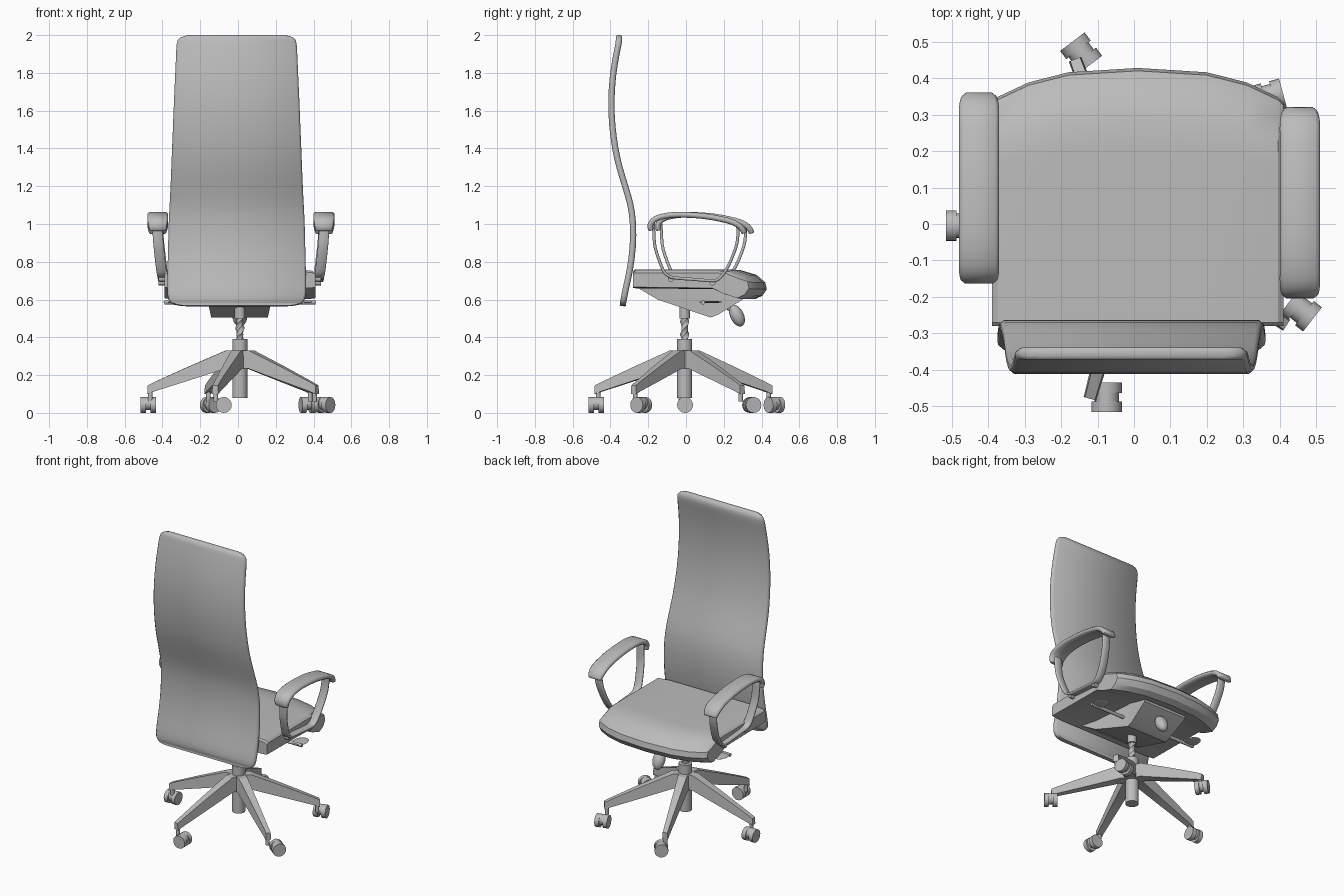
import bpy, bmesh, math
from mathutils import Vector, Matrix

if "Cube" in bpy.data.objects:
    bpy.data.objects.remove(bpy.data.objects["Cube"])

grey = bpy.data.materials.new("plain grey")
grey.use_nodes = True
grey.diffuse_color = (0.5, 0.5, 0.5, 1)
grey.node_tree.nodes["Principled BSDF"].inputs["Base Color"].default_value = (0.5, 0.5, 0.5, 1)


def finish(name, bm, angle=35):
    bmesh.ops.recalc_face_normals(bm, faces=bm.faces)
    mesh = bpy.data.meshes.new(name)
    bm.to_mesh(mesh)
    bm.free()
    mesh.materials.append(grey)
    obj = bpy.data.objects.new(name, mesh)
    bpy.context.collection.objects.link(obj)
    bpy.ops.object.select_all(action="DESELECT")
    obj.select_set(True)
    bpy.context.view_layer.objects.active = obj
    bpy.ops.object.shade_smooth_by_angle(angle=math.radians(angle))
    return obj


def loft(name, rings, angle=35):
    """Skin a row of matching closed rings and cap both ends."""
    bm = bmesh.new()
    rows = [[bm.verts.new(p) for p in ring] for ring in rings]
    n = len(rows[0])
    for a, b in zip(rows, rows[1:]):
        for i in range(n):
            j = (i + 1) % n
            bm.faces.new((a[i], a[j], b[j], b[i]))
    bm.faces.new(rows[0])
    bm.faces.new(rows[-1])
    return finish(name, bm, angle)


def smooth_path(points, steps):
    """Catmull-Rom interpolation of points of any dimension."""
    p = [points[0]] + list(points) + [points[-1]]
    out = []
    for a, b, c, d in zip(p, p[1:], p[2:], p[3:]):
        for s in range(steps):
            t = s / steps
            out.append([0.5 * (2 * k + (m - j) * t + (2 * j - 5 * k + 4 * m - n) * t ** 2
                               + (3 * k - j - 3 * m + n) * t ** 3)
                        for j, k, m, n in zip(a, b, c, d)])
    return out + [list(points[-1])]


def ribbon(name, points, thick, steps=3):
    """Sweep a rounded strip along (y, z, x centre, half width) points."""
    path = smooth_path(points, steps)
    rings = []
    h = thick / 2
    for i, (y, z, x, w) in enumerate(path):
        a, b = path[max(i - 1, 0)], path[min(i + 1, len(path) - 1)]
        t = Vector((0, b[0] - a[0], b[1] - a[1])).normalized()
        nrm = Vector((0, -t.z, t.y))
        end = 0.6 if i in (0, len(path) - 1) else 1
        shape = [(-w, -.4), (-w + h * .7, -1), (w - h * .7, -1), (w, -.4),
                 (w, .4), (w - h * .7, 1), (-w + h * .7, 1), (-w, .4)]
        rings.append([Vector((x + u, y, z)) + nrm * (v * h * end) for u, v in shape])
    return loft(name, rings, 50)


def cylinder(name, start, end, radius, sides=20):
    a, b = Vector(start), Vector(end)
    turn = (b - a).to_track_quat("Z", "Y").to_matrix().to_4x4()
    bm = bmesh.new()
    bmesh.ops.create_cone(bm, cap_ends=True, segments=sides, radius1=radius, radius2=radius,
                          depth=(b - a).length, matrix=Matrix.Translation((a + b) / 2) @ turn)
    return finish(name, bm)


def ellipsoid(name, centre, size, tilt=0):
    bm = bmesh.new()
    bmesh.ops.create_uvsphere(bm, u_segments=20, v_segments=12, radius=1,
                              matrix=Matrix.Translation(centre) @ Matrix.Rotation(tilt, 4, "X")
                              @ Matrix.Diagonal((*size, 1)))
    return finish(name, bm, 60)


# Backrest: tall S-curved panel, narrowing upwards
back = [(-.335, .565, .27), (-.334, .573, .33), (-.33, .6, .36), (-.318, .66, .367),
        (-.297, .76, .366), (-.282, .88, .363), (-.281, 1, .36), (-.294, 1.1, .355),
        (-.322, 1.2, .35), (-.352, 1.3, .346), (-.374, 1.4, .342), (-.39, 1.52, .337),
        (-.395, 1.65, .332), (-.387, 1.78, .326), (-.37, 1.89, .321), (-.357, 1.955, .317),
        (-.355, 1.985, .302), (-.355, 2, .26)]
ribbon("backrest", [(y, z, -.007, w) for y, z, w in back], .033, 2)

# Seat cushion: side profile swept across, bowed at the front
profile = [(-.28, .66), (-.28, .75), (-.27, .76), (.2, .76), (.285, .757), (.375, .73), (.42, .69),
           (.428, .655), (.405, .62), (.365, .602), (.26, .625), (.16, .655)]
stations = [(-.4, .095, .02), (-.385, .08, .008), (-.3, .04, 0), (-.19, .012, 0), (0, 0, 0),
            (.19, .012, 0), (.3, .04, 0), (.385, .08, .008), (.4, .095, .02)]
rings = []
for x, cut, inset in stations:
    ring = []
    for y, z in profile:
        pull = cut * max(0, min(1, (y - .1) / .25))
        drop = inset if z > .7 else -inset * .3
        ring.append((.01 + x, y - pull, z - drop))
    rings.append(ring)
loft("seat_cushion", rings, 30)

# Tilt mechanism: wedge-shaped housing below the seat
wedge = [(-.26, .665, .665, .2), (-.15, .6, .665, .17), (.13, .505, .66, .15),
         (.17, .52, .66, .15), (.3, .6, .66, .16)]
loft("mechanism_housing", [[(.008 - w, y, lo), (.008 + w, y, lo), (.008 + w, y, hi), (.008 - w, y, hi)]
                           for y, lo, hi, w in wedge], 20)

# Tension knob and side levers
cylinder("knob_stem", (.01, .2, .58), (.01, .26, .53), .015)
ellipsoid("tension_knob", (.01, .27, .515), (.04, .036, .062), .45)
cylinder("lever_rod", (-.39, .09, .585), (.41, .09, .585), .011, 12)
for side, label in ((-1, "right"), (1, "left")):
    ellipsoid(label + "_lever_paddle", (.01 + side * .36, .13, .587), (.045, .06, .006))

# Armrests: curved pad carried by a thin hoop
pad = [(-.185, .965, .044), (-.188, .995, .05), (-.165, 1.025, .055), (-.11, 1.043, .055),
       (-.03, 1.049, .055), (.1, 1.041, .055), (.22, 1.018, .055), (.275, .995, .055),
       (.3, .97, .05), (.308, .95, .044)]
hoop = [(-.172, 1.01, 1), (-.17, .95, 1), (-.162, .87, .8), (-.125, .765, .4), (-.1, .73, .2),
        (-.06, .715, 0), (.04, .707, 0), (.14, .7, 0), (.18, .715, .1), (.225, .78, .3),
        (.265, .88, .7), (.275, .95, .9), (.272, 1, 1)]
for side, label, shift in ((-1, "right", .04), (1, "left", 0)):
    ribbon(label + "_arm_pad", [(y + shift, z, .015 + side * .44, w) for y, z, w in pad], .03)
    ribbon(label + "_arm_hoop", [(y + shift, z, .015 + side * (.41 + .03 * f), .027)
                                 for y, z, f in hoop], .016)
    for y, z in ((-.08, .71), (.14, .69)):
        cylinder(label + "_arm_bolt", (.01 + side * .36, y + shift, z),
                 (.01 + side * .43, y + shift, z), .016, 12)

# Central column: lower tube, twisted spindle and collar
cx, cy = .01, -.007
cylinder("column_tube", (cx, cy, .08), (cx, cy, .39), .04, 24)
cylinder("column_collar", (cx, cy, .5), (cx, cy, .6), .028)
spindle = []
for i in range(25):
    ring = []
    for k in range(8):
        a = math.tau * k / 8 + i * .25
        r = .024 if k % 4 == 0 else .018
        ring.append((cx + r * math.cos(a), cy + r * math.sin(a), .38 + i * .0055))
    spindle.append(ring)
loft("column_spindle", spindle, 30)

# Five star legs, each with a swivelled twin-wheel caster
leg = [(0, .33, .235, .036), (.075, .33, .235, .034), (.27, .246, .172, .026),
       (.45, .165, .115, .019), (.49, .145, .1, .018)]
casters = [(.37, .348, 15), (-.145, .468, 127), (-.475, -.005, 180),
           (-.075, -.475, -90), (.458, -.237, -38)]
for i, (wx, wy, swivel) in enumerate(casters):
    a = math.radians(38.5 + 72 * i)
    out, across = Vector((math.cos(a), math.sin(a), 0)), Vector((-math.sin(a), math.cos(a), 0))
    hub, up = Vector((cx, cy, 0)), Vector((0, 0, 1))
    loft("base_leg", [[hub + out * r - across * w + up * lo, hub + out * r + across * w + up * lo,
                       hub + out * r + across * w * .8 + up * hi,
                       hub + out * r - across * w * .8 + up * hi] for r, hi, lo, w in leg], 20)
    tip = hub + out * .475
    cylinder("caster_stem", tip + up * .06, tip + up * .12, .012, 12)
    axle = Vector((math.cos(math.radians(swivel)), math.sin(math.radians(swivel)), 0))
    centre = Vector((wx, wy, .042))
    cylinder("caster_hood", centre - axle * .02 + up * .008, centre + axle * .02 + up * .008, .034, 16)
    for s in (-1, 1):
        cylinder("caster_wheel", centre + axle * (s * .012), centre + axle * (s * .04), .042, 20)
